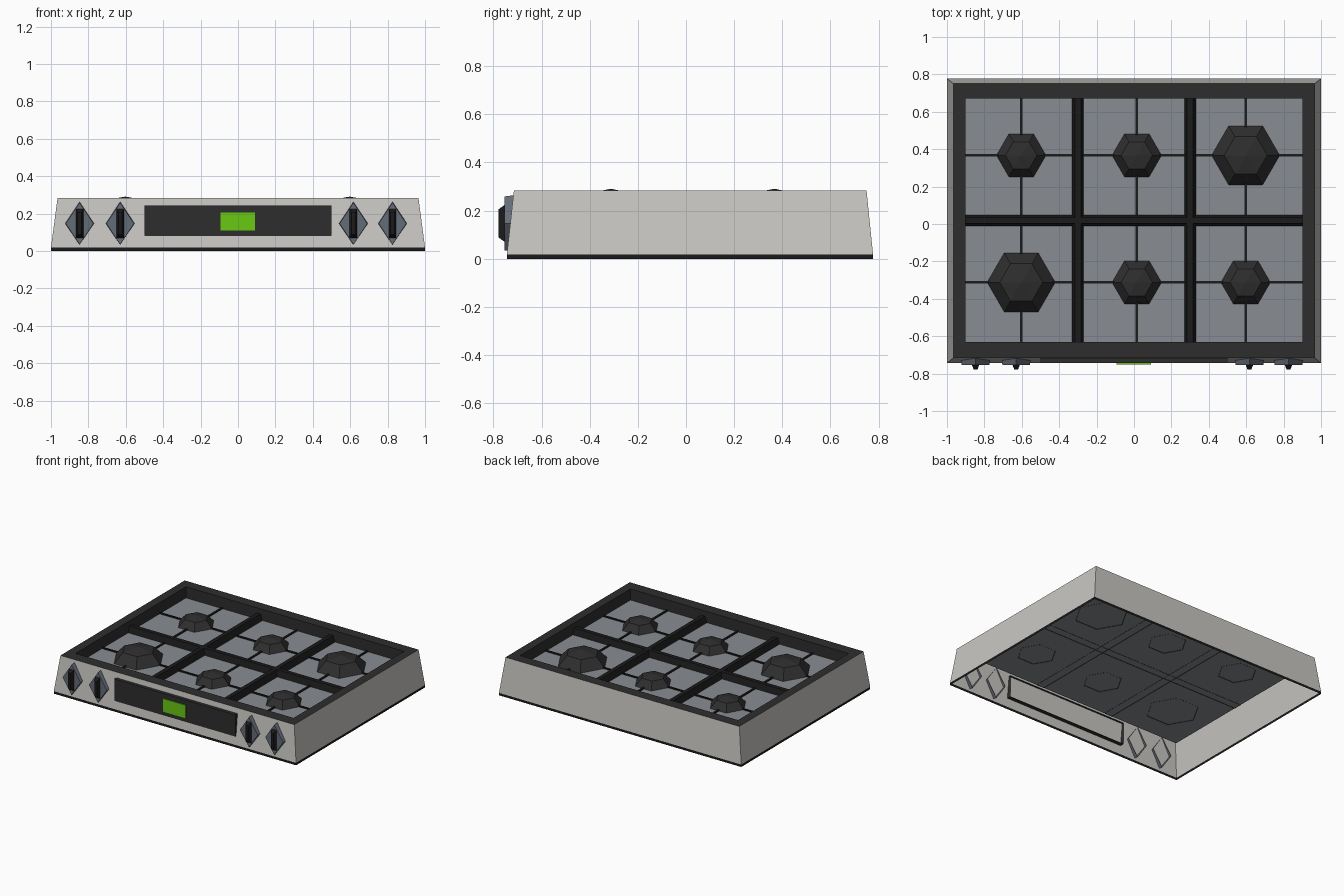
import bpy, bmesh, math
from mathutils import Vector

if "Cube" in bpy.data.objects:
    bpy.data.objects.remove(bpy.data.objects["Cube"])


def material(name, r, g, b):
    m = bpy.data.materials.new(name)
    m.diffuse_color = (r, g, b, 1)
    m.use_nodes = True
    m.node_tree.nodes["Principled BSDF"].inputs["Base Color"].default_value = m.diffuse_color
    return m


STEEL = material("pale steel", 0.58, 0.57, 0.54)
PLATE = material("grey hob plate", 0.25, 0.265, 0.29)
DARK = material("dark grey", 0.027, 0.027, 0.027)
BLACK = material("black", 0.011, 0.011, 0.012)
KNOB = material("blue grey", 0.13, 0.15, 0.185)
GREEN = material("display green", 0.14, 0.58, 0.006)


def rect(x0, x1, y0, y1, h):
    return [(x0, y0, h), (x1, y0, h), (x1, y1, h), (x0, y1, h)]


def ngon(cx, cy, r, h, n=6):
    return [(cx + r * math.cos(2 * math.pi * i / n),
             cy + r * math.sin(2 * math.pi * i / n), h) for i in range(n)]


def loft(name, rings, mat, cap=True, front=False):
    """Skin counter-clockwise rings; front=True turns height towards -y."""
    bm = bmesh.new()
    turn = (lambda p: Vector((p[0], -p[2], p[1]))) if front else Vector
    rows = [[bm.verts.new(turn(p)) for p in ring] for ring in rings]
    for a, b in zip(rows, rows[1:]):
        n = len(a)
        for i in range(n):
            j = (i + 1) % n
            if len(b) == 1:
                bm.faces.new((a[i], a[j], b[0]))
            else:
                bm.faces.new((a[i], a[j], b[j], b[i]))
    if cap and len(rows[-1]) > 2:
        bm.faces.new(rows[-1])
    me = bpy.data.meshes.new(name)
    bm.to_mesh(me)
    bm.free()
    me.materials.append(mat)
    ob = bpy.data.objects.new(name, me)
    bpy.context.collection.objects.link(ob)
    return ob


TOP, FLOOR = 0.283, 0.2
base = (-1, 1, -0.744, 0.777)
upper = (-0.965, 0.965, -0.715, 0.75)
well = (-0.9, 0.9, -0.63, 0.672)

# Open-bottomed casing, base trim, top rim and sunken hob plate
loft("base_trim", [rect(*base, 0), rect(*base, 0.018)], BLACK, cap=False)
loft("casing", [rect(*base, 0.018), rect(*upper, TOP)], STEEL, cap=False)
loft("top_rim", [rect(*upper, TOP), rect(*well, TOP), rect(*well, FLOOR)], DARK, cap=False)
loft("hob_plate", [rect(*well, FLOOR)], PLATE)


# Thick dividers with sloping sides
def divider(name, x0, x1, y0, y1, ix, iy):
    loft(name, [rect(x0, x1, y0, y1, FLOOR - 0.002),
                rect(x0 + ix, x1 - ix, y0 + iy, y1 - iy, 0.245)], BLACK)


for x in (-0.3, 0.3):
    divider("long_divider", x - 0.032, x + 0.032, well[2], well[3], 0.016, 0)
divider("cross_divider", well[0], well[1], -0.01, 0.05, 0, 0.014)

# Thin lines crossing each burner cell
columns, rows = (-0.603, 0.015, 0.597), (-0.312, 0.367)
for x in columns:
    loft("thin_long_bar", [rect(x - 0.007, x + 0.007, well[2], well[3], FLOOR),
                           rect(x - 0.007, x + 0.007, well[2], well[3], FLOOR + 0.008)], BLACK)
for y in rows:
    loft("thin_cross_bar", [rect(well[0], well[1], y - 0.007, y + 0.007, FLOOR),
                            rect(well[0], well[1], y - 0.007, y + 0.007, FLOOR + 0.008)], BLACK)

# Six hexagonal burners, two of them large
for i, x in enumerate(columns):
    for j, y in enumerate(rows):
        s = 1.0 if (i, j) in ((0, 0), (2, 1)) else 0.73
        loft("burner", [ngon(x, y, 0.184 * s, FLOOR - 0.002),
                        ngon(x, y, 0.115 * s, FLOOR + 0.07 * s),
                        [(x, y, FLOOR + 0.091 * s)]], DARK)

# Control panel and display on the front
loft("control_panel", [rect(-0.5, 0.5, 0.08, 0.243, 0.705),
                       rect(-0.5, 0.5, 0.08, 0.243, 0.744)], DARK, front=True)
loft("display", [rect(-0.093, 0.09, 0.11, 0.207, 0.743),
                 rect(-0.093, 0.09, 0.11, 0.207, 0.75)], GREEN, front=True)


# Diamond knobs with tapered grips
def diamond(x, w, h, d):
    return [(x, 0.147 - h, d), (x + w, 0.147, d), (x, 0.147 + h, d), (x - w, 0.147, d)]


for x in (-0.847, -0.63, 0.617, 0.826):
    loft("knob", [diamond(x, 0.079, 0.117, 0.713), diamond(x, 0.074, 0.112, 0.753)],
         KNOB, front=True)
    loft("knob_grip", [rect(x - 0.021, x + 0.021, 0.068, 0.226, 0.75),
                       rect(x - 0.01, x + 0.01, 0.088, 0.206, 0.778)], BLACK, front=True)
